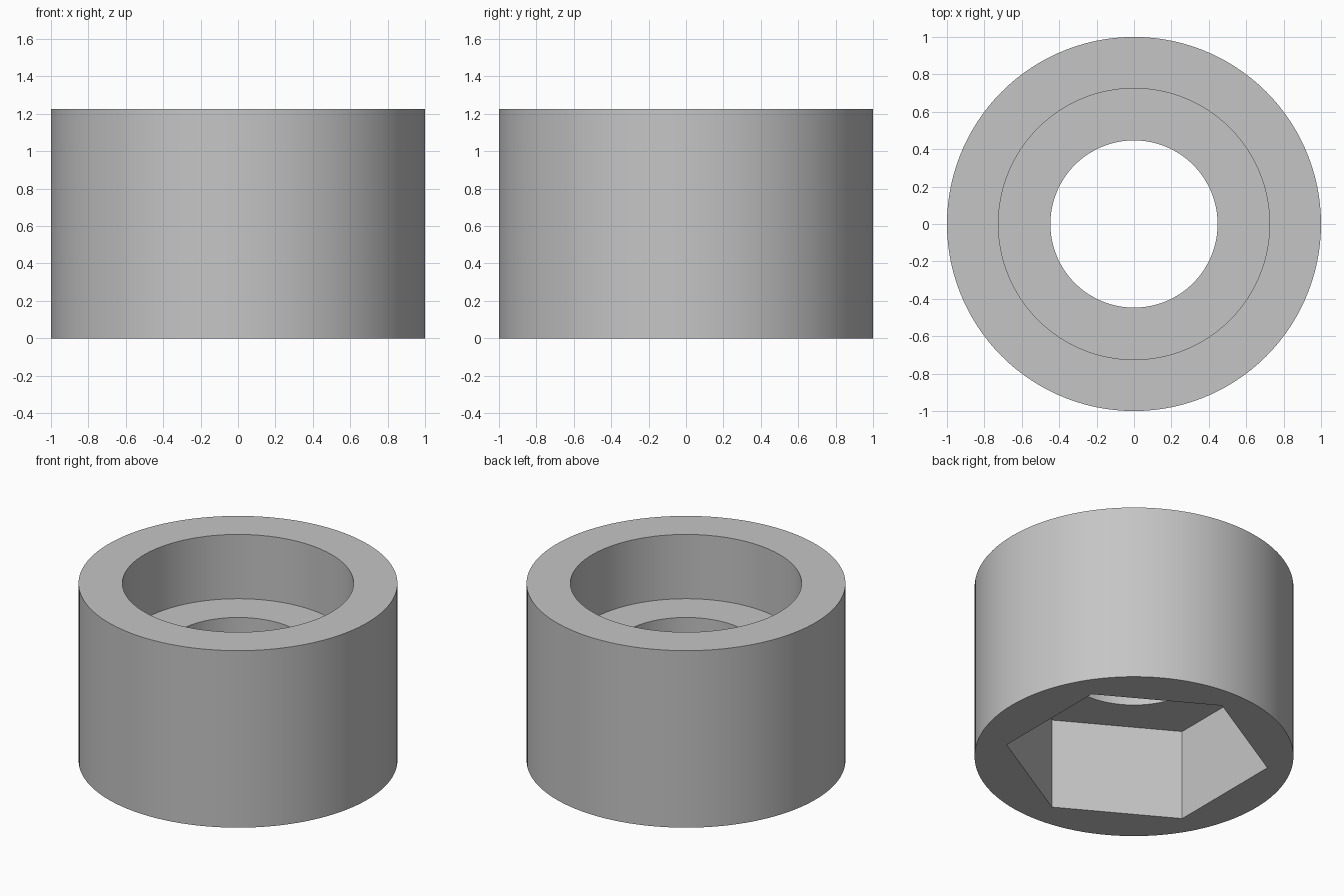
import bpy, bmesh, math

cube = bpy.data.objects.get("Cube")
if cube:
    bpy.data.objects.remove(cube, do_unlink=True)

SIDES = 120          # multiple of 12, so the hexagon corners fall on ring points
HEIGHT = 1.225
BORE_FLOOR = 0.78
POCKET_CEILING = 0.63
BORE_R, HOLE_R, HEX_R = 0.725, 0.447, 0.83
HEX_SHIFT = (-0.014, 0.012)

grey = bpy.data.materials.new("grey")
grey.use_nodes = True
colour = (0.56, 0.56, 0.56, 1)
grey.diffuse_color = colour
grey.node_tree.nodes["Principled BSDF"].inputs["Base Color"].default_value = colour

bm = bmesh.new()


def ring(radius, z, shift=(0, 0)):
    """Closed ring of points; radius is a function of the angle."""
    points = []
    for i in range(SIDES):
        a = math.tau * i / SIDES
        r = radius(a)
        points.append(bm.verts.new((r * math.cos(a) + shift[0], r * math.sin(a) + shift[1], z)))
    return points


def circle(r):
    return lambda a: r


def hexagon(a):
    # corners at 30, 90, 150 ... degrees
    step = math.pi / 3
    off = (a + step / 2) % step - step / 2
    return HEX_R * math.cos(step / 2) / math.cos(off)


# Closed profile: outer wall, rim, bore, ledge, hole, pocket ceiling, pocket walls, base
rings = [
    ring(circle(1), 0),
    ring(circle(1), HEIGHT),
    ring(circle(BORE_R), HEIGHT),
    ring(circle(BORE_R), BORE_FLOOR),
    ring(circle(HOLE_R), BORE_FLOOR),
    ring(circle(HOLE_R), POCKET_CEILING),
    ring(hexagon, POCKET_CEILING, HEX_SHIFT),
    ring(hexagon, 0, HEX_SHIFT),
]
for k, low in enumerate(rings):
    high = rings[(k + 1) % len(rings)]
    for i in range(SIDES):
        j = (i + 1) % SIDES
        bm.faces.new((low[i], low[j], high[j], high[i]))

bmesh.ops.recalc_face_normals(bm, faces=bm.faces)
mesh = bpy.data.meshes.new("round_spacer")
bm.to_mesh(mesh)
bm.free()
mesh.materials.append(grey)

spacer = bpy.data.objects.new("round_spacer", mesh)
bpy.context.collection.objects.link(spacer)
bpy.context.view_layer.objects.active = spacer
spacer.select_set(True)
bpy.ops.object.shade_smooth_by_angle(angle=math.radians(30))
